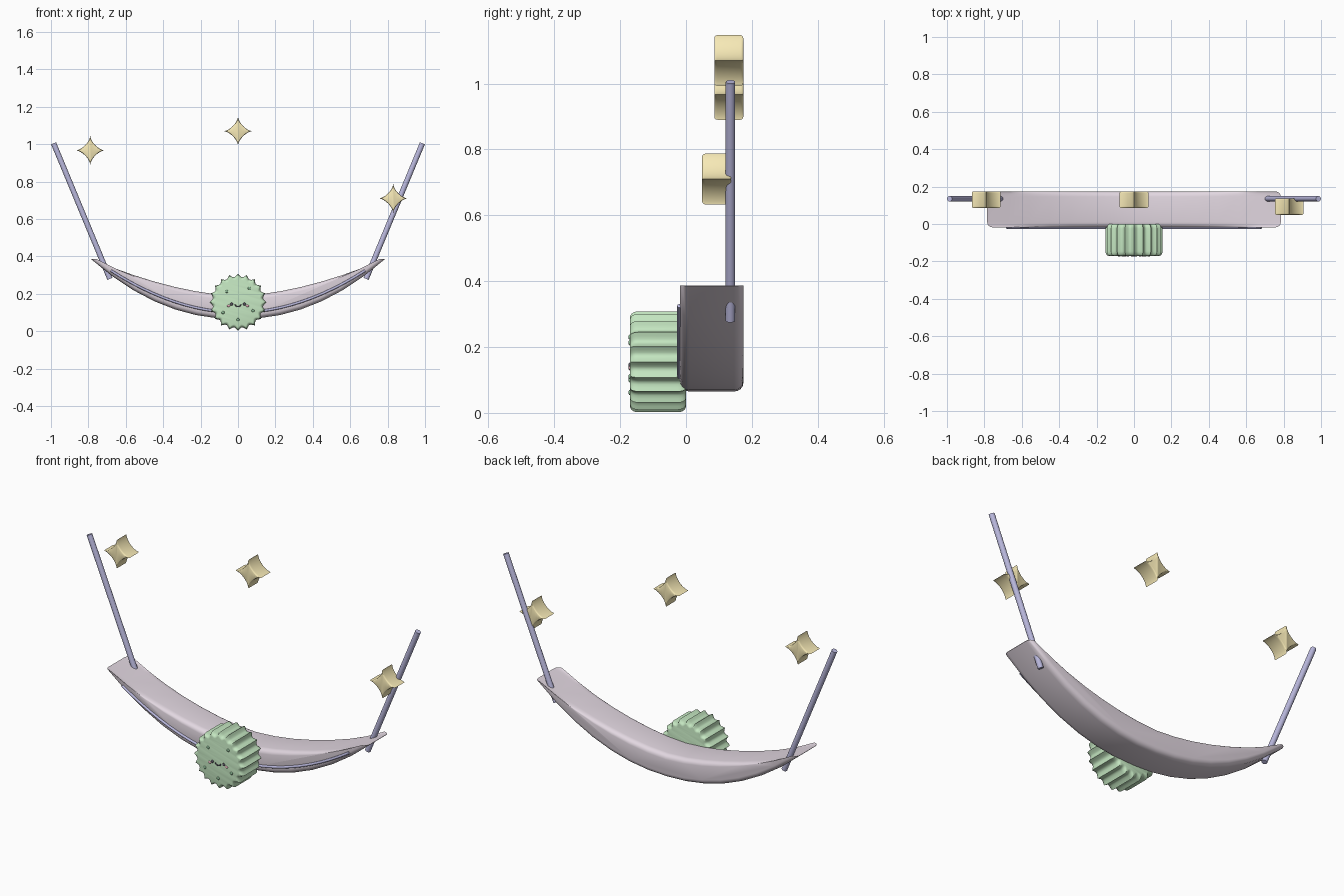
import bpy, bmesh
from math import sin, cos, pi, radians, asin, atan2
from mathutils import Vector

if "Cube" in bpy.data.objects:
    bpy.data.objects.remove(bpy.data.objects["Cube"])


def material(name, rgb):
    m = bpy.data.materials.new(name)
    m.diffuse_color = (*rgb, 1)
    m.use_nodes = True
    m.node_tree.nodes["Principled BSDF"].inputs["Base Color"].default_value = m.diffuse_color
    return m


MAUVE = material("mauve", (0.76, 0.68, 0.75))
BLUE = material("periwinkle", (0.50, 0.49, 0.74))
GOLD = material("gold", (0.93, 0.82, 0.47))
GREEN = material("green", (0.55, 0.79, 0.53))
DARK_GREEN = material("dark_green", (0.25, 0.47, 0.29))
DARK = material("dark", (0.10, 0.09, 0.12))
PINK = material("pink", (0.93, 0.52, 0.60))


def smooth(ob, mat, angle=35):
    ob.data.materials.append(mat)
    bpy.ops.object.select_all(action='DESELECT')
    ob.select_set(True)
    bpy.context.view_layer.objects.active = ob
    bpy.ops.object.shade_smooth_by_angle(angle=radians(angle))


def loft(name, rings, mat, angle=35):
    """Join closed rings of (x, y, z) points and cap both ends."""
    bm = bmesh.new()
    vs = [[bm.verts.new(p) for p in r] for r in rings]
    n = len(vs[0])
    for a, b in zip(vs, vs[1:]):
        for i in range(n):
            j = (i + 1) % n
            bm.faces.new((a[i], a[j], b[j], b[i]))
    bm.faces.new(vs[0])
    bm.faces.new(vs[-1])
    bmesh.ops.recalc_face_normals(bm, faces=bm.faces)
    me = bpy.data.meshes.new(name)
    bm.to_mesh(me)
    bm.free()
    ob = bpy.data.objects.new(name, me)
    bpy.context.collection.objects.link(ob)
    smooth(ob, mat, angle)


def rounded_levels(y0, y1, r, n=4):
    """Depth and inset pairs for a slab with rounded front and back edges."""
    half = [(r * (1 - cos(k * pi / 2 / n)), r * (1 - sin(k * pi / 2 / n))) for k in range(n + 1)]
    return [(y0 + d, i) for d, i in half] + [(y1 - d, i) for d, i in reversed(half)]


def tube(name, pts, radius, mat, sides=12):
    pts = [Vector(p) for p in pts]
    rings = []
    for i, p in enumerate(pts):
        t = (pts[min(i + 1, len(pts) - 1)] - pts[max(i - 1, 0)]).normalized()
        u = Vector((0, 1, 0))
        v = t.cross(u).normalized()
        rings.append([p + radius * (cos(2 * pi * k / sides) * u + sin(2 * pi * k / sides) * v)
                      for k in range(sides)])
    loft(name, rings, mat, 50)


def bead(name, loc, scale, mat):
    bpy.ops.mesh.primitive_uv_sphere_add(segments=16, ring_count=8, radius=1, location=loc)
    ob = bpy.context.object
    ob.name = name
    ob.scale = scale
    smooth(ob, mat, 60)


# Crescent hammock bed
HALF, N = 0.785, 14


def upper(t):
    return 0.19 + 0.197 * abs(t) ** 1.7


def lower(t):
    return 0.065 + 0.32 * abs(t) ** 2.15


rings = []
for y, d in rounded_levels(-0.018, 0.174, 0.028):
    ts = [-1 + 2 * i / N for i in range(N + 1)]
    s = 1 - d / 0.07
    pts = []
    for sign, seq in ((1, ts), (-1, ts[::-1])):
        for t in seq:
            mid, h = (upper(t) + lower(t)) / 2, (upper(t) - lower(t)) / 2
            pts.append((t * (HALF - d), y, mid + sign * h * s))
    rings.append(pts)
loft("hammock_bed", rings, MAUVE, 40)

# Piping along the front of the bed
tube("front_piping", [(x, -0.02, 0.1 + 0.225 * abs(x / 0.68) ** 1.95)
                      for x in [-0.68 + 1.36 * i / 24 for i in range(25)]], 0.007, BLUE, 8)

# Suspension ropes
for side, label in ((-1, "left"), (1, "right")):
    tube(label + "_rope", [(side * 0.685, 0.135, 0.28), (side * 0.986, 0.135, 1.005)], 0.0145, BLUE, 16)

# Four-pointed stars
for name, x, z, y0 in (("left_star", -0.79, 0.967, 0.086), ("middle_star", 0, 1.07, 0.086),
                       ("right_star", 0.83, 0.71, 0.049)):
    rings = []
    for y, d in rounded_levels(y0, y0 + 0.088, 0.009, 3):
        r = 0.077 - d
        rings.append([(x + r * cos(a) ** 3, y, z + r * sin(a) ** 3)
                      for a in [2 * pi * k / 48 for k in range(48)]])
    loft(name, rings, GOLD, 40)

# Scalloped round body
TEETH, PER = 20, 6
CZ = 0.155
rings = []
for y, d in rounded_levels(-0.17, 0.0, 0.025, 5):
    ring = []
    for k in range(TEETH * PER):
        a = pi / 2 + 2 * pi * k / (TEETH * PER)
        r = 0.153 - 0.017 * abs(sin(pi * k / PER)) - 0.7 * d
        ring.append((r * cos(a), y, CZ + r * sin(a)))
    rings.append(ring)
loft("round_body", rings, GREEN, 40)

# Spots on the face
for i, (x, z) in enumerate(((-0.06, 0.213), (0.06, 0.23), (-0.08, 0.10), (0.08, 0.11), (0, 0.062))):
    bead(f"spot_{i + 1}", (x, -0.17, z), (0.008, 0.005, 0.008), DARK_GREEN)

# Eyes, cheeks and smile
for side, label in ((-1, "left"), (1, "right")):
    bead(label + "_eye", (side * 0.034, -0.17, 0.145), (0.008, 0.005, 0.008), DARK)
    bead(label + "_cheek", (side * 0.05, -0.17, 0.136), (0.009, 0.004, 0.006), PINK)
tube("smile", [(0.015 * cos(a), -0.171, 0.143 + 0.011 * sin(a))
               for a in [pi + pi * k / 10 for k in range(11)]], 0.003, DARK, 8)
